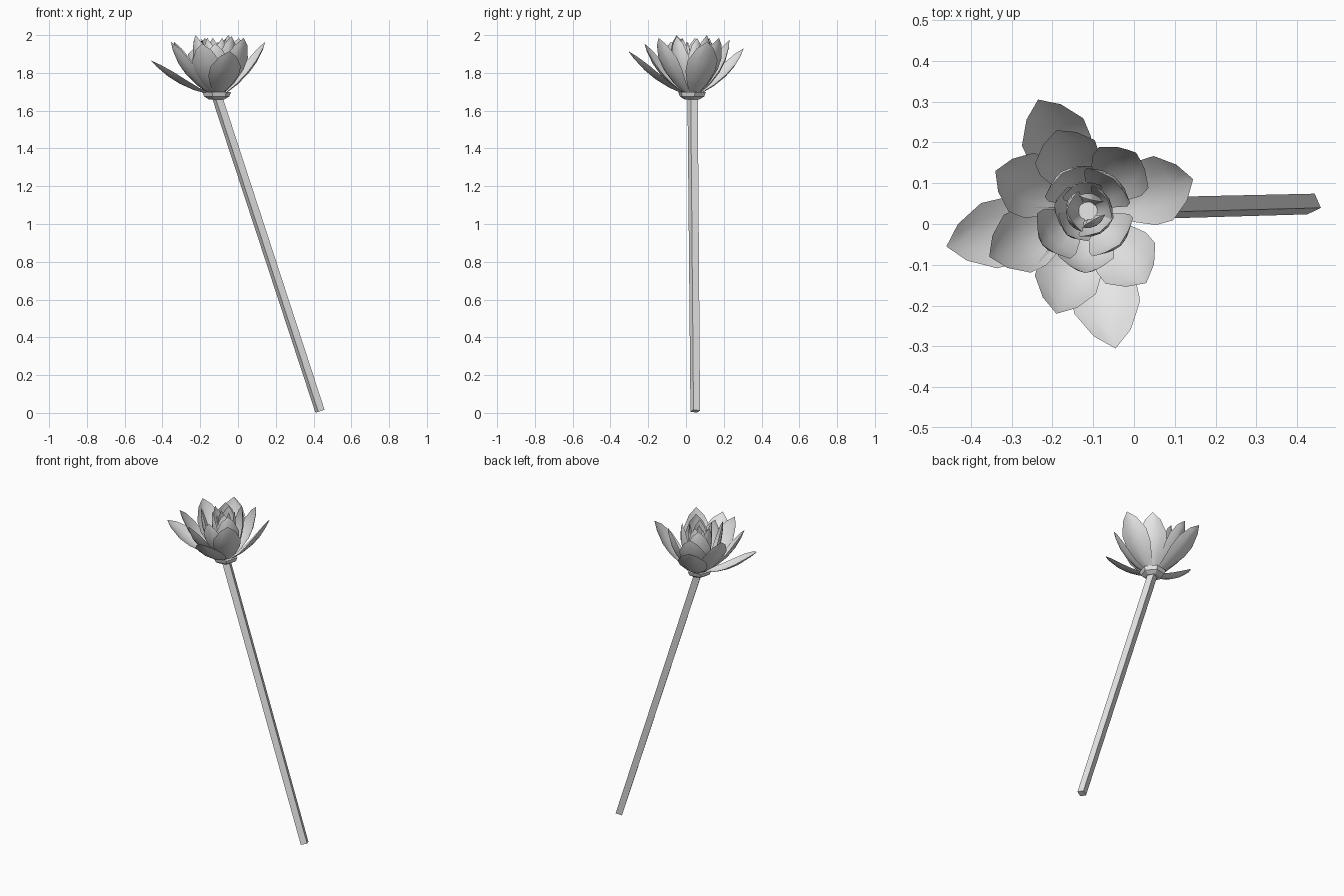
import bpy, math
from mathutils import Vector

if "Cube" in bpy.data.objects:
    bpy.data.objects.remove(bpy.data.objects["Cube"])

grey = bpy.data.materials.new("pale_grey")
grey.diffuse_color = (0.8, 0.8, 0.8, 1)
grey.use_nodes = True
grey.node_tree.nodes["Principled BSDF"].inputs["Base Color"].default_value = grey.diffuse_color


def make(name, verts, faces, smooth=False):
    me = bpy.data.meshes.new(name)
    me.from_pydata([tuple(v) for v in verts], [], faces)
    me.materials.append(grey)
    for p in me.polygons:
        p.use_smooth = smooth
    ob = bpy.data.objects.new(name, me)
    bpy.context.collection.objects.link(ob)
    return ob


def rings(name, levels, sides, turn, axis=Vector((0, 0, 1))):
    """Loft of (centre, radius) rings across an axis, with closed ends."""
    xa = (Vector((1, 0, 0)) - axis * axis.x).normalized()
    ya = axis.cross(xa)
    verts, faces = [], []
    for c, r in levels:
        for i in range(sides):
            a = turn + i * math.tau / sides
            verts.append(Vector(c) + xa * r * math.cos(a) + ya * r * math.sin(a))
    for k in range(len(levels) - 1):
        for i in range(sides):
            j = (i + 1) % sides
            faces.append((k * sides + i, k * sides + j,
                          (k + 1) * sides + j, (k + 1) * sides + i))
    faces.append(tuple(reversed(range(sides))))
    n = (len(levels) - 1) * sides
    faces.append(tuple(range(n, n + sides)))
    return make(name, verts, faces)


# Slanted four-sided stem
foot, top = Vector((0.434, 0.049, 0.009)), Vector((-0.113, 0.035, 1.68))
rings("stem", [(foot, 0.027), (top, 0.029)], 4, math.radians(250),
      (top - foot).normalized())

# Cup under the petals
cx, cy = -0.113, 0.032
rings("flower_cup", [((cx, cy, 1.66), 0.042), ((cx, cy, 1.675), 0.068),
                     ((cx, cy, 1.698), 0.077)], 6, 0.2)

# Petal outline: position along the length, share of half width
OUTLINE = [(0, 0.3), (0.22, 0.68), (0.45, 0.97), (0.65, 0.98), (0.87, 0.55), (1, 0)]
COLS = (-1, -0.5, 0, 0.5, 1)


def petal(name, tip, width, root, bulge, cup):
    tip = Vector(tip)
    out = Vector((tip.x - cx, tip.y - cy, 0)).normalized()
    base = Vector((cx, cy, 1.688)) + out * root
    chord = tip - base
    side = Vector((0, 0, 1)).cross(out)
    push = side.cross(chord).normalized()
    if push.dot(out) < 0:
        push = -push
    verts, faces = [], []
    for t, h in OUTLINE[:-1]:
        mid = base + chord * t + push * bulge * 4 * t * (1 - t)
        for u in COLS:
            verts.append(mid + side * width * h * u - push * cup * width * h * u * u)
    verts.append(tip)
    n = len(COLS)
    for r in range(len(OUTLINE) - 2):
        for c in range(n - 1):
            a = r * n + c
            faces.append((a, a + n, a + n + 1, a + 1))
    last = (len(OUTLINE) - 2) * n
    for c in range(n - 1):
        faces.append((last + c, len(verts) - 1, last + c + 1))
    make(name, verts, faces, True)


# Outer open petals
for i, tip in enumerate([(-0.235, 0.305, 1.93), (-0.46, -0.055, 1.865),
                         (-0.045, -0.305, 1.915), (0.145, 0.11, 1.965)]):
    petal(f"outer_petal_{i + 1}", tip, 0.084, 0.045, 0.03, 0.3)

# Middle petals
for i, tip in enumerate([(-0.34, 0.13, 1.965), (-0.355, -0.08, 1.965),
                         (-0.19, -0.22, 1.955), (0.03, -0.145, 1.985),
                         (0.005, 0.175, 1.985), (-0.19, 0.23, 1.975)]):
    petal(f"middle_petal_{i + 1}", tip, 0.08, 0.04, 0.035, 0.35)

# Inner cupped petals
for i, tip in enumerate([(-0.12, -0.12, 1.955), (-0.225, -0.05, 2.0),
                         (-0.035, -0.05, 1.995), (-0.05, 0.11, 2.0),
                         (-0.175, 0.125, 1.985)]):
    petal(f"inner_petal_{i + 1}", tip, 0.07, 0.03, 0.035, 0.4)

# Tight bud in the middle
for ring, (count, radius, z, w, turn) in enumerate(
        [(5, 0.068, 1.985, 0.05, 0.4), (4, 0.035, 1.965, 0.033, 0.9)]):
    for i in range(count):
        a = turn + i * math.tau / count
        petal(f"bud_petal_{ring + 1}_{i + 1}",
              (cx - 0.015 + radius * math.cos(a), cy + radius * math.sin(a), z),
              w, 0.02, 0.02, 0.4)
